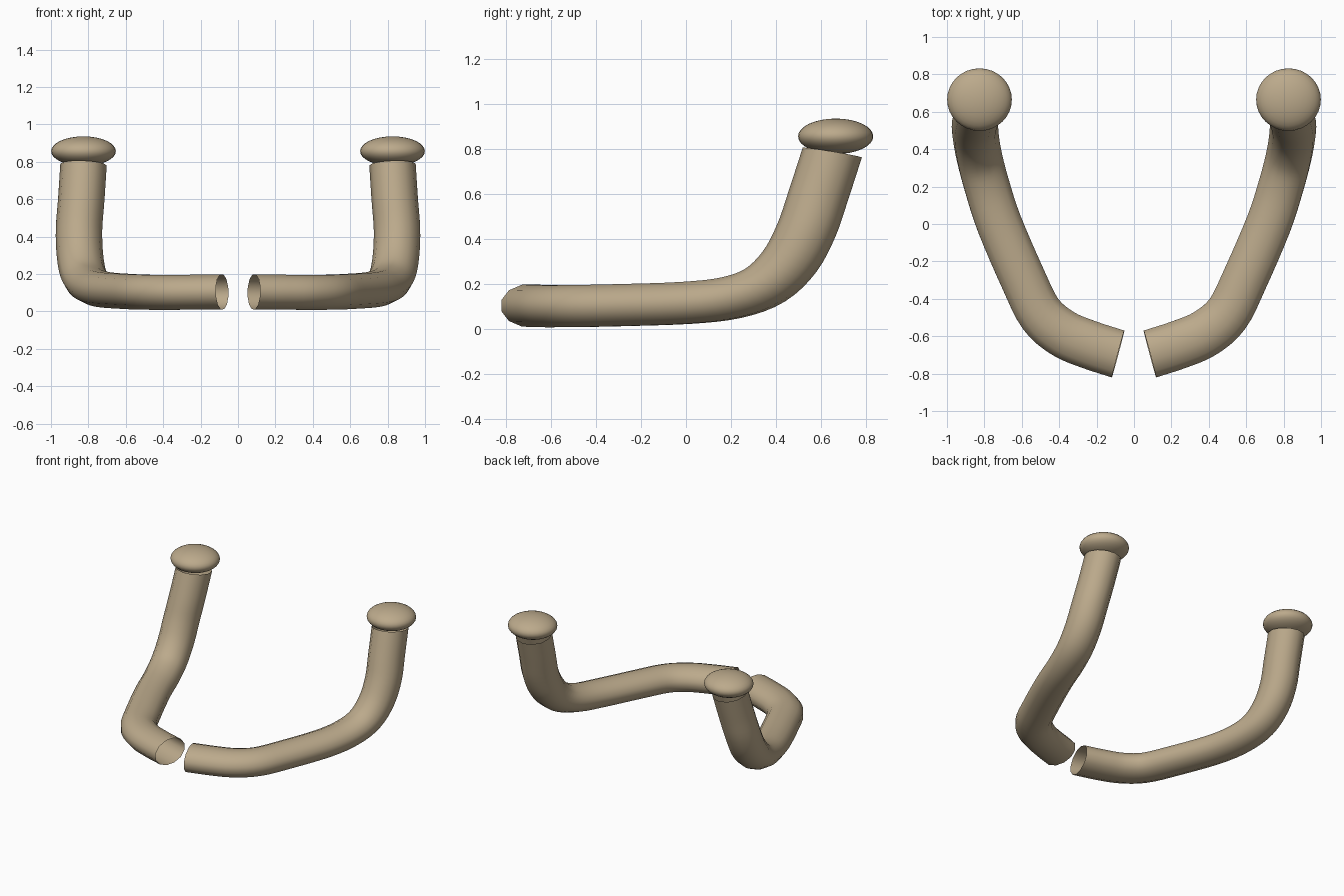
import bpy, bmesh, math
from mathutils import Vector

if "Cube" in bpy.data.objects:
    bpy.data.objects.remove(bpy.data.objects["Cube"])

SIDES = 12
RAD = 0.135
SCALE = Vector((0.92, 1.0, 0.715))   # the round tube is squashed a little

mat = bpy.data.materials.new("tan")
mat.diffuse_color = (0.50, 0.40, 0.26, 1)
mat.use_nodes = True
mat.node_tree.nodes["Principled BSDF"].inputs["Base Color"].default_value = mat.diffuse_color

# centre line of the right-hand tube, from the front end to the raised grip end
PATH = [(0.085, -0.695, 0.105), (0.24, -0.645, 0.103), (0.38, -0.585, 0.102),
        (0.50, -0.48, 0.103), (0.595, -0.29, 0.107), (0.72, 0.0, 0.117),
        (0.785, 0.2, 0.14), (0.825, 0.35, 0.195), (0.845, 0.46, 0.30),
        (0.85, 0.535, 0.44), (0.838, 0.59, 0.60), (0.826, 0.65, 0.785)]


def smooth_path(pts, steps=4):
    p = [2 * pts[0] - pts[1]] + pts + [2 * pts[-1] - pts[-2]]
    out = []
    for i in range(1, len(p) - 2):
        a, b, c, d = p[i - 1:i + 3]
        for k in range(steps):
            t = k / steps
            out.append(0.5 * (2 * b + (c - a) * t + (2 * a - 5 * b + 4 * c - d) * t * t
                              + (3 * b - a - 3 * c + d) * t ** 3))
    return out + [pts[-1]]


def finish(bm, name):
    bmesh.ops.recalc_face_normals(bm, faces=bm.faces)
    me = bpy.data.meshes.new(name)
    bm.to_mesh(me)
    bm.free()
    for f in me.polygons:
        f.use_smooth = True
    me.materials.append(mat)
    ob = bpy.data.objects.new(name, me)
    bpy.context.collection.objects.link(ob)


def make_tube(name, side):
    bm = bmesh.new()
    pts = smooth_path([Vector(a / s for a, s in zip(p, SCALE)) for p in PATH])
    up = Vector((0, 0, 1))
    rings = []
    for i, p in enumerate(pts):
        tan = (pts[min(i + 1, len(pts) - 1)] - pts[max(i - 1, 0)]).normalized()
        up = (up - tan * up.dot(tan)).normalized()
        across = tan.cross(up)
        ring = []
        for k in range(SIDES):
            a = math.tau * (k + 0.5) / SIDES
            v = (p + RAD * (math.cos(a) * across + math.sin(a) * up)) * 1.0
            ring.append(bm.verts.new((side * v.x * SCALE.x, v.y * SCALE.y, v.z * SCALE.z)))
        rings.append(ring)
    for r0, r1 in zip(rings, rings[1:]):
        for k in range(SIDES):
            j = (k + 1) % SIDES
            bm.faces.new((r0[k], r0[j], r1[j], r1[k]))
    finish(bm, name)


def make_knob(name, side):
    bm = bmesh.new()
    bmesh.ops.create_uvsphere(bm, u_segments=32, v_segments=16, radius=1)
    for v in bm.verts:
        v.co = (side * 0.826 + v.co.x * 0.173, 0.665 + v.co.y * 0.167, 0.857 + v.co.z * 0.079)
    finish(bm, name)


# mirrored pair of open bent tubes, each topped by a flattened knob
for label, side in (("left", -1), ("right", 1)):
    make_tube(label + "_tube", side)
    make_knob(label + "_knob", side)
